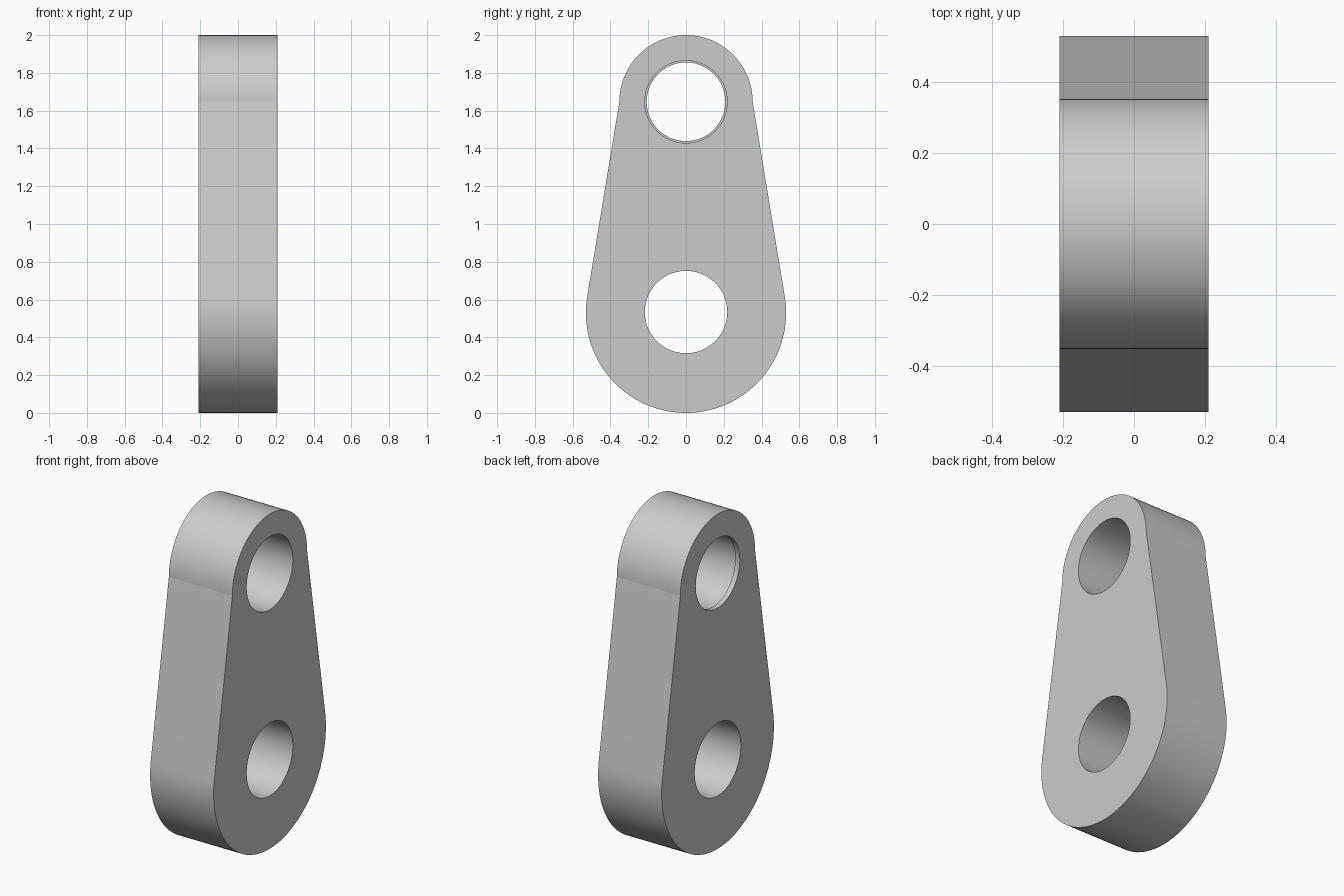
import bpy, bmesh, math

cube = bpy.data.objects.get("Cube")
if cube:
    bpy.data.objects.remove(cube)

HALF = 0.21                    # half thickness along x
LOW_Z, LOW_R = 0.53, 0.53      # large end
TOP_Z, TOP_R = 1.647, 0.353    # small end
LIP = 0.03                     # thickness of the retaining lip in the upper bore

grey = bpy.data.materials.new("plain grey")
grey.use_nodes = True
colour = (0.6, 0.6, 0.6, 1)
grey.diffuse_color = colour
grey.node_tree.nodes["Principled BSDF"].inputs["Base Color"].default_value = colour


def arc(z, r, start, end, steps):
    """Points (y, z) along an arc round the x axis."""
    angles = [start + (end - start) * i / steps for i in range(steps + 1)]
    return [(r * math.cos(a), z + r * math.sin(a)) for a in angles]


def prism(name, outline, x0, x1):
    """Extrude a (y, z) outline from x0 to x1."""
    bm = bmesh.new()
    face = bm.faces.new([bm.verts.new((x0, y, z)) for y, z in outline])
    side = bmesh.ops.extrude_face_region(bm, geom=[face])["geom"]
    moved = [v for v in side if isinstance(v, bmesh.types.BMVert)]
    bmesh.ops.translate(bm, verts=moved, vec=(x1 - x0, 0, 0))
    bmesh.ops.recalc_face_normals(bm, faces=bm.faces)
    mesh = bpy.data.meshes.new(name)
    bm.to_mesh(mesh)
    bm.free()
    mesh.materials.append(grey)
    obj = bpy.data.objects.new(name, mesh)
    bpy.context.collection.objects.link(obj)
    return obj


def bore(body, name, z, r, x0, x1):
    """Cut a round hole through the body and discard the cutter."""
    cutter = prism(name, arc(z, r, 0, 2 * math.pi, 96)[:-1], x0, x1)
    cutter.hide_render = True
    mod = body.modifiers.new(name, "BOOLEAN")
    mod.operation = "DIFFERENCE"
    mod.solver = "EXACT"
    mod.object = cutter
    bpy.context.view_layer.objects.active = body
    bpy.ops.object.modifier_apply(modifier=mod.name)
    bpy.data.objects.remove(cutter)


# Link plate: half circle on top, straight flanks tangent to the large end
rise = TOP_Z - LOW_Z
tangent = math.atan2(rise, TOP_R) - math.acos(LOW_R / math.hypot(rise, TOP_R))
outline = arc(TOP_Z, TOP_R, 0, math.pi, 48)
outline += arc(LOW_Z, LOW_R, math.pi - tangent, 2 * math.pi + tangent, 64)
link = prism("link_plate", outline, -HALF, HALF)

# Lower through hole, upper hole, and wider upper bore that stops at the lip
bore(link, "lower_hole", LOW_Z + 0.004, 0.218, -1, 1)
bore(link, "upper_hole", TOP_Z, 0.208, -1, 1)
bore(link, "upper_bore", TOP_Z, 0.218, LIP - HALF, 1)

# Smooth the curved walls, keep rims and flank creases sharp
bpy.ops.object.select_all(action="DESELECT")
link.select_set(True)
bpy.context.view_layer.objects.active = link
bpy.ops.object.shade_smooth_by_angle(angle=math.radians(7))
